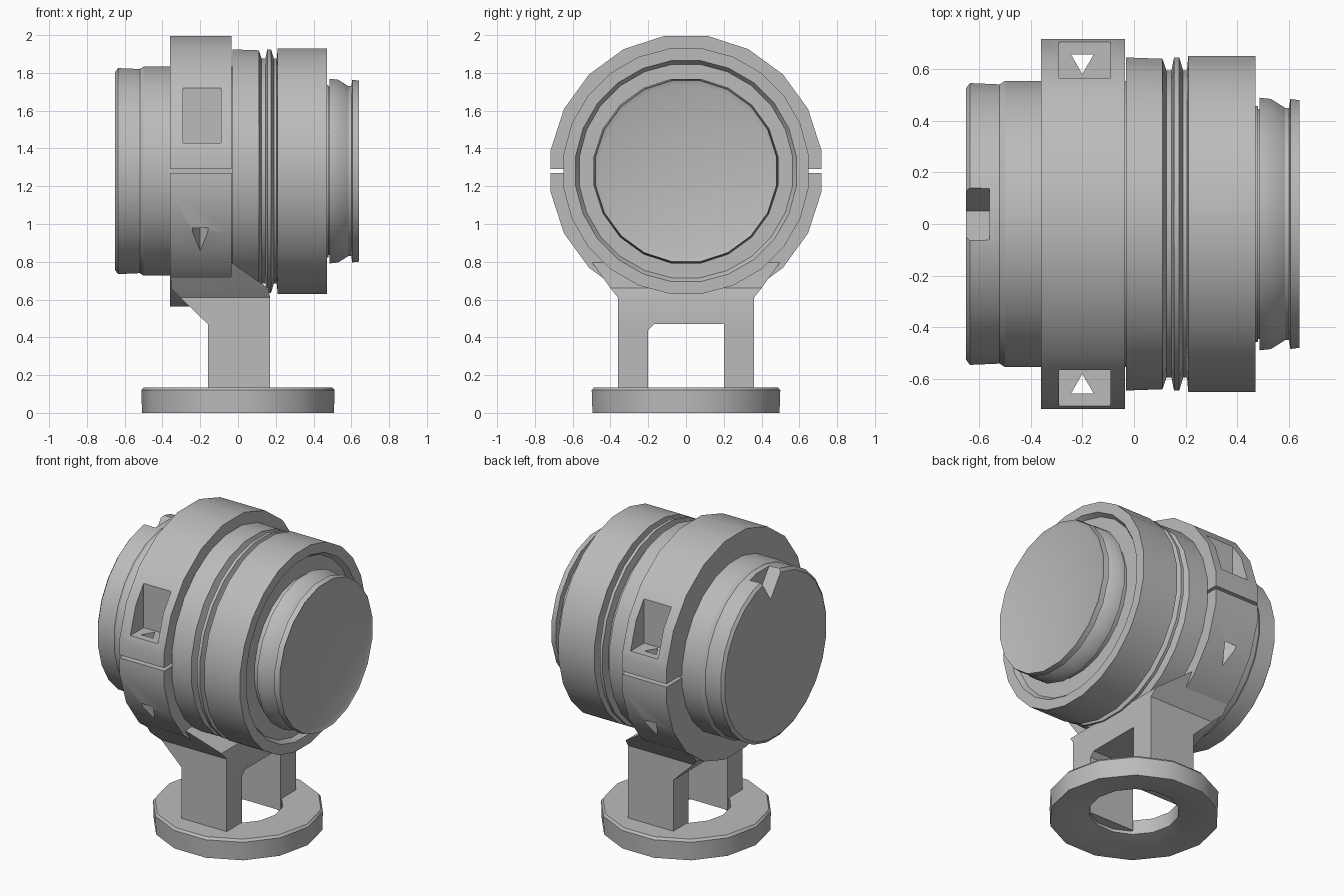
import bpy, bmesh
from math import sin, cos, pi, radians

default = bpy.data.objects.get("Cube")
if default:
    bpy.data.objects.remove(default)

AXIS_Z = 1.28          # height of the barrel axis

grey = bpy.data.materials.new("plain grey")
grey.use_nodes = True
GREY = (0.5, 0.5, 0.5, 1)
grey.diffuse_color = GREY
grey.node_tree.nodes["Principled BSDF"].inputs["Base Color"].default_value = GREY


def finish(name, bm):
    bmesh.ops.remove_doubles(bm, verts=bm.verts, dist=1e-5)
    bmesh.ops.recalc_face_normals(bm, faces=bm.faces)
    mesh = bpy.data.meshes.new(name)
    bm.to_mesh(mesh)
    bm.free()
    ob = bpy.data.objects.new(name, mesh)
    bpy.context.collection.objects.link(ob)
    mesh.materials.append(grey)
    return ob


def lathe(name, profile, sides, along_x=True, closed=False):
    """Spin (position, radius) points around the barrel axis or around z."""
    bm = bmesh.new()
    rings = []
    for p, r in profile:
        ring = []
        for i in range(sides):
            a = 2 * pi * (i + 0.5) / sides
            u, v = r * sin(a), r * cos(a)
            ring.append(bm.verts.new((p, u, AXIS_Z + v) if along_x else (u, v, p)))
        rings.append(ring)
    pairs = list(zip(rings, rings[1:]))
    if closed:
        pairs.append((rings[-1], rings[0]))
    else:
        bm.faces.new(rings[0])
        bm.faces.new(rings[-1])
    for a, b in pairs:
        for i in range(sides):
            j = (i + 1) % sides
            bm.faces.new((a[i], a[j], b[j], b[i]))
    return finish(name, bm)


def loft(name, sections):
    """Join polygons having equal point counts, capping both ends."""
    bm = bmesh.new()
    rings = [[bm.verts.new(p) for p in s] for s in sections]
    bm.faces.new(rings[0])
    bm.faces.new(rings[-1])
    n = len(rings[0])
    for a, b in zip(rings, rings[1:]):
        for i in range(n):
            j = (i + 1) % n
            bm.faces.new((a[i], a[j], b[j], b[i]))
    return finish(name, bm)


def rect(x0, x1, y0, y1, z):
    return [(x0, y0, z), (x1, y0, z), (x1, y1, z), (x0, y1, z)]


def box(name, x0, x1, y0, y1, z0, z1):
    return loft(name, [rect(x0, x1, y0, y1, z0), rect(x0, x1, y0, y1, z1)])


def cut(ob, cutter):
    cutter.hide_render = True
    mod = ob.modifiers.new("cut", 'BOOLEAN')
    mod.operation, mod.solver, mod.object = 'DIFFERENCE', 'EXACT', cutter
    bpy.context.view_layer.objects.active = ob
    bpy.ops.object.modifier_apply(modifier=mod.name)
    bpy.data.objects.remove(cutter)


# Barrel: rear housing, grooved middle, wide front band with a recessed face
barrel = lathe("barrel", [
    (-0.65, 0.53), (-0.635, 0.55), (-0.52, 0.545), (-0.50, 0.558), (-0.03, 0.558),
    (-0.03, 0.65), (0.11, 0.645), (0.125, 0.60), (0.145, 0.60), (0.155, 0.65),
    (0.175, 0.65), (0.19, 0.60), (0.205, 0.60), (0.21, 0.655), (0.47, 0.655),
    (0.47, 0.59), (0.44, 0.57), (0.44, 0.46), (0.48, 0.46)], 24)
# Chipped notch on the rear rim
cut(barrel, loft("notch_cutter", [
    [(x, -0.12, 1.9), (x, 0.2, 1.9), (x, 0.05, 1.67)] for x in (-0.7, -0.56)]))

# Front element: stepped rim with a nearly flat face
front_element = lathe("front_element", [
    (0.46, 0.45), (0.485, 0.45), (0.485, 0.495), (0.53, 0.49), (0.585, 0.455),
    (0.60, 0.455), (0.605, 0.49), (0.64, 0.485), (0.63, 0.46), (0.635, 0.02)], 20)

# Split clamp ring with screw pockets and screw holes on both sides
clamp = lathe("clamp_ring", [(-0.36, 0.54), (-0.36, 0.725), (-0.035, 0.725),
                             (-0.035, 0.54)], 20, closed=True)
for side in (-1, 1):
    near, far = sorted((side * 0.50, side * 0.9))
    cut(clamp, box("split_cutter", -0.5, 0.1, near, far, 1.27, 1.29))
    near, far = sorted((side * 0.565, side * 0.9))
    cut(clamp, box("pocket_cutter", -0.29, -0.09, near, far, 1.43, 1.9))
    triangle = [(-0.2 + 0.05 * sin(2 * pi * i / 3),
                 side * (0.63 - 0.05 * cos(2 * pi * i / 3))) for i in range(3)]
    cut(clamp, loft("hole_cutter", [[(x, y, z) for x, y in triangle]
                                    for z in (0.6, 1.6)]))

# Stand neck: straight column flaring back and outward into the clamp
neck = loft("stand_neck", [rect(x0, x1, -y, y, z) for z, x0, x1, y in (
    (0.06, -0.16, 0.17, 0.36), (0.47, -0.16, 0.17, 0.36),
    (0.61, -0.305, 0.17, 0.36), (0.66, -0.355, 0.16, 0.40),
    (0.80, -0.355, -0.04, 0.50))])
opening = [(-0.2, 0), (0.2, 0), (0.2, 0.47), (-0.17, 0.47), (-0.2, 0.44)]
cut(neck, loft("opening_cutter", [[(x, y, z) for y, z in opening]
                                  for x in (-0.6, 0.6)]))

# Base ring with a dished underside
base = lathe("base_ring", [(0.135, 0.27), (0.135, 0.50), (0.12, 0.512), (0.0, 0.508),
                           (0.0, 0.44), (0.04, 0.27)], 14, along_x=False, closed=True)

# Smooth the round sides while keeping the edges crisp
bpy.ops.object.select_all(action='DESELECT')
for ob in (barrel, front_element, clamp, neck, base):
    ob.select_set(True)
    bpy.context.view_layer.objects.active = ob
bpy.ops.object.shade_smooth_by_angle(angle=radians(30))
